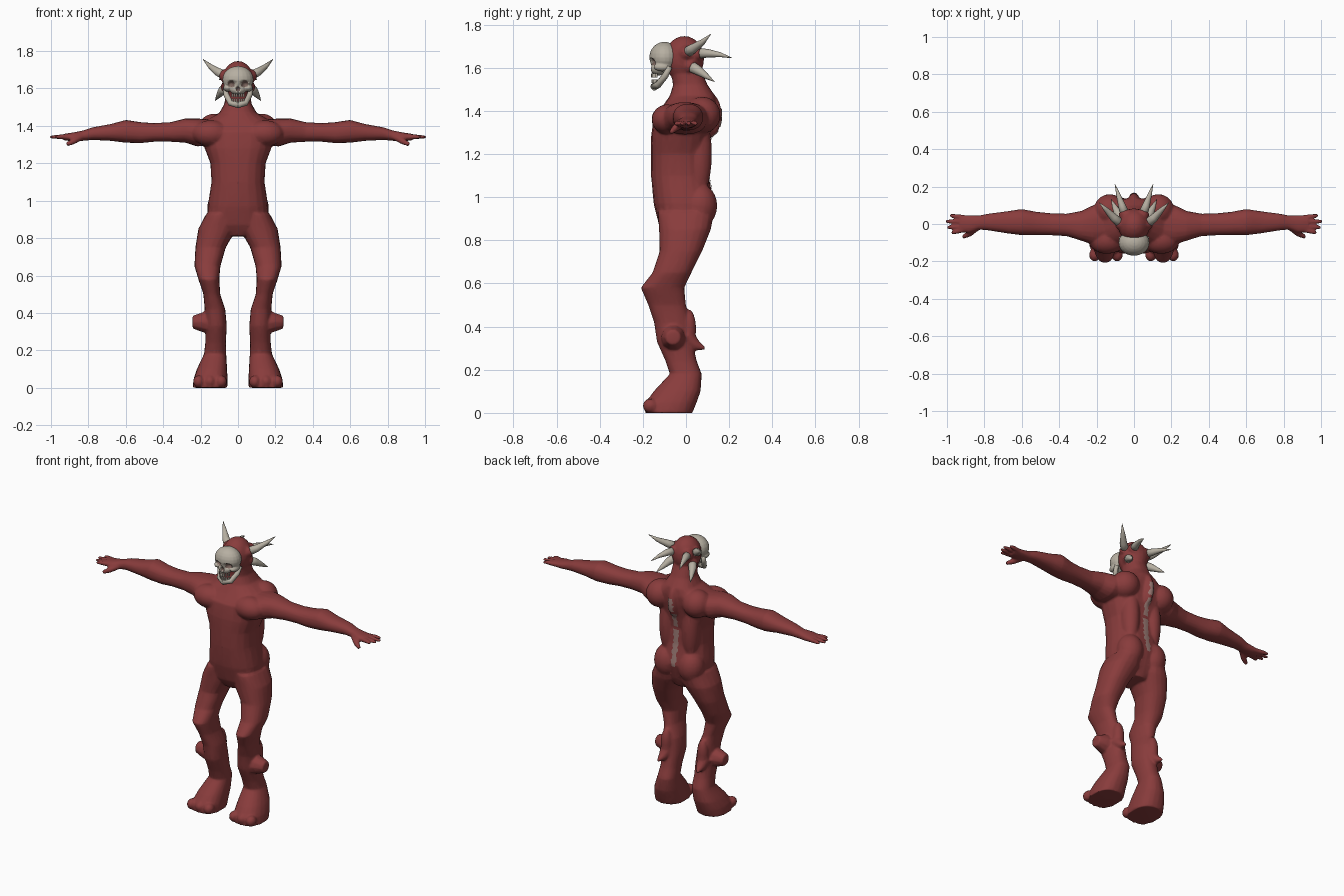
import bpy, bmesh, math, random
from mathutils import Vector, Matrix
from mathutils.bvhtree import BVHTree

random.seed(4)
cube = bpy.data.objects.get("Cube")
if cube:
    bpy.data.objects.remove(cube, do_unlink=True)


def material(name, rgb):
    m = bpy.data.materials.new(name)
    m.use_nodes = True
    m.diffuse_color = (*rgb, 1)
    m.node_tree.nodes["Principled BSDF"].inputs["Base Color"].default_value = (*rgb, 1)
    return m


RED = material("red skin", (0.25, 0.045, 0.045))
BONE = material("bone", (0.47, 0.43, 0.36))
SOCKET = material("socket brown", (0.2, 0.13, 0.11))
SPINE = material("spine flesh", (0.32, 0.19, 0.17))


def skin_rings(bm, rings):
    # Bridge equal rings of points into a closed skin
    loops = [[bm.verts.new(p) for p in ring] for ring in rings]
    n = len(loops[0])
    for a, b in zip(loops, loops[1:]):
        for i in range(n):
            j = (i + 1) % n
            bm.faces.new((a[i], a[j], b[j], b[i]))
    bm.faces.new(loops[0])
    bm.faces.new(loops[-1])


def loft(bm, sections, axis, side=1, power=2.3, n=20):
    # Each section: position on axis, then low/high limits of the two other axes
    rings = []
    for t, a0, a1, b0, b1 in sections:
        ring = []
        for k in range(n):
            c, s = math.cos(math.tau * k / n), math.sin(math.tau * k / n)
            a = (a0 + a1) / 2 + (a1 - a0) / 2 * math.copysign(abs(c) ** (2 / power), c)
            b = (b0 + b1) / 2 + (b1 - b0) / 2 * math.copysign(abs(s) ** (2 / power), s)
            p = (a, b, t) if axis == "z" else (t, a, b)
            ring.append((p[0] * side, p[1], p[2]))
        rings.append(ring)
    skin_rings(bm, rings)


def tube(bm, points, side=1, n=10):
    # Round tapering tube through points of x, y, z, radius
    pos = [Vector((p[0] * side, p[1], p[2])) for p in points]
    rings = []
    for i, p in enumerate(pos):
        tangent = pos[min(i + 1, len(pos) - 1)] - pos[max(i - 1, 0)]
        q = tangent.to_track_quat("Z", "Y")
        r = points[i][3]
        rings.append([p + q @ Vector((r * math.cos(math.tau * k / n), r * math.sin(math.tau * k / n), 0))
                      for k in range(n)])
    skin_rings(bm, rings)


def blob(bm, centre, radii, side=1):
    m = Matrix.Translation((centre[0] * side, centre[1], centre[2])) @ Matrix.Diagonal((*radii, 1))
    bmesh.ops.create_uvsphere(bm, u_segments=20, v_segments=12, radius=1, matrix=m)


def make(name, bm, mats, smooth=True):
    bmesh.ops.recalc_face_normals(bm, faces=bm.faces)
    mesh = bpy.data.meshes.new(name)
    bm.to_mesh(mesh)
    bm.free()
    for m in mats:
        mesh.materials.append(m)
    if smooth:
        mesh.shade_smooth()
    ob = bpy.data.objects.new(name, mesh)
    bpy.context.collection.objects.link(ob)
    return ob


def fuse(ob, voxel, iterations, ratio):
    # Merge overlapping volumes into one skin
    mod = ob.modifiers.new("fuse", "REMESH")
    mod.mode, mod.voxel_size = "VOXEL", voxel
    mod = ob.modifiers.new("soften", "SMOOTH")
    mod.factor, mod.iterations = 0.5, iterations
    mod = ob.modifiers.new("reduce", "DECIMATE")
    mod.ratio = ratio
    bpy.context.view_layer.update()
    mats = list(ob.data.materials)
    mesh = bpy.data.meshes.new_from_object(ob.evaluated_get(bpy.context.evaluated_depsgraph_get()))
    ob.modifiers.clear()
    ob.data = mesh
    mesh.materials.clear()
    for m in mats:
        mesh.materials.append(m)
    mesh.polygons.foreach_set("material_index", [0] * len(mesh.polygons))
    mesh.shade_smooth()
    return mesh


# Torso and neck: z, half width, front, back
body = bmesh.new()
torso = [(.81, .06, -.09, .07), (.87, .16, -.125, .1), (.97, .162, -.15, .13), (1.1, .142, -.162, .105),
         (1.2, .148, -.162, .1), (1.28, .178, -.162, .115), (1.37, .2, -.15, .135), (1.42, .19, -.11, .14),
         (1.47, .1, -.075, .135), (1.52, .072, -.06, .1), (1.58, .068, -.07, .075)]
loft(body, [(z, -w, w, f, b) for z, w, f, b in torso], "z", power=2.4)
blob(body, (0, .115, 1.38), (.035, .05, .1))
blob(body, (0, -.008, 1.64), (.085, .092, .107))

arm = [(.1, -.09, .1, 1.3, 1.43), (.22, -.11, .1, 1.29, 1.44), (.28, -.09, .07, 1.31, 1.44),
       (.36, -.065, .055, 1.315, 1.42), (.45, -.06, .058, 1.315, 1.415), (.52, -.06, .065, 1.308, 1.42),
       (.6, -.06, .08, 1.31, 1.432), (.68, -.05, .068, 1.32, 1.41), (.78, -.034, .055, 1.325, 1.392),
       (.83, -.03, .045, 1.32, 1.375), (.88, -.048, .048, 1.318, 1.365), (.93, -.042, .046, 1.322, 1.358)]
leg = [(.93, .01, .17, -.13, .13), (.85, .008, .212, -.125, .115), (.75, .065, .228, -.122, .075),
       (.65, .094, .233, -.155, .025), (.58, .1, .212, -.21, -.008), (.5, .095, .185, -.175, .0),
       (.42, .068, .178, -.148, .02), (.33, .06, .175, -.135, .03), (.24, .065, .175, -.095, .05),
       (.18, .063, .182, -.075, .073), (.1, .058, .22, -.15, .068), (.05, .056, .237, -.185, .05),
       (0, .056, .243, -.19, .03)]
fingers = [(.034, .047, .985), (.012, .014, 1.007), (-.011, -.02, 1.0), (-.03, -.05, .975)]
horns = [[(.06, -.005, 1.665, .027), (.11, .035, 1.69, .022), (.15, .078, 1.72, .013), (.187, .115, 1.756, .001)],
         [(.045, .045, 1.665, .026), (.065, .1, 1.667, .02), (.085, .16, 1.66, .011), (.102, .213, 1.645, .001)],
         [(.055, .015, 1.61, .028), (.085, .055, 1.588, .023), (.105, .095, 1.56, .013), (.122, .132, 1.535, .001)]]

for s in (1, -1):
    # Chest and back muscles
    blob(body, (.145, -.085, 1.36), (.1, .075, .07), s)
    blob(body, (.13, .075, 1.38), (.085, .085, .085), s)
    blob(body, (.08, .06, 1.2), (.055, .06, .2), s)
    blob(body, (.085, .065, .96), (.08, .08, .1), s)
    # Arm, fingers and thumb
    loft(body, arm, "x", s)
    for y0, y1, tip in fingers:
        tube(body, [(.9, y0, 1.34, .014), (.95, (y0 + y1) / 2, 1.342, .013), (tip, y1, 1.34, .009)], s)
    tube(body, [(.84, -.02, 1.34, .018), (.88, -.052, 1.318, .017), (.915, -.07, 1.3, .011)], s)
    # Leg, calf flap, heel spur, side knob and toes
    loft(body, leg, "z", s)
    blob(body, (.13, .012, .39), (.035, .035, .09), s)
    tube(body, [(.13, 0, .35, .045), (.135, .05, .31, .025), (.14, .09, .298, .006)], s)
    tube(body, [(.13, -.06, .34, .06), (.19, -.06, .352, .055), (.243, -.06, .35, .035)], s)
    for x in (.09, .15, .21):
        blob(body, (x, -.165, .033), (.03, .035, .033), s)
    # Horn collars
    for h in horns:
        a, b = Vector(h[0][:3]), Vector(h[1][:3])
        tube(body, [(*a, .036), (*a.lerp(b, .45), .031)], s)

body = make("body", body, [RED])
skin = fuse(body, .007, 3, .2)

# Horns
for s, label in ((1, "left"), (-1, "right")):
    for h, place in zip(horns, ("upper", "rear", "lower")):
        bm = bmesh.new()
        tube(bm, h, s, 12)
        make(f"{label}_{place}_horn", bm, [BONE])

# Skull mask: cranium, muzzle and cheekbones
bm = bmesh.new()
blob(bm, (0, -.1, 1.648), (.083, .07, .072))
blob(bm, (0, -.125, 1.594), (.044, .04, .03))
for s in (1, -1):
    blob(bm, (.055, -.11, 1.603), (.024, .04, .02), s)
skull = make("skull_mask", bm, [BONE, SOCKET])
mesh = fuse(skull, .004, 3, .5)


def hollow(p):
    eye = math.hypot((abs(p.x) - .035) / .023, (p.z - 1.625) / .021)
    nose = math.hypot(p.x / .012, (p.z - 1.596) / .016)
    return min(eye, nose) if p.y < -.1 else 2


for f in mesh.polygons:
    f.material_index = int(hollow(f.center) < .85)
for v in mesh.vertices:
    v.co.y += .028 * max(0, 1 - hollow(v.co) ** 2)

# Lower jaw
bm = bmesh.new()
for s in (1, -1):
    tube(bm, [(.07, -.075, 1.605, .012), (.062, -.095, 1.565, .015), (.04, -.128, 1.522, .016),
              (-.005, -.148, 1.512, .018)], s)
make("lower_jaw", bm, [BONE])

# Teeth
bm = bmesh.new()
for i in range(-3, 4):
    for z, front in ((1.563, -.158), (1.537, -.154)):
        m = Matrix.Translation((i * .0105, front + .0022 * i * i, z)) @ Matrix.Diagonal((.008, .01, .018, 1))
        bmesh.ops.create_cube(bm, size=1, matrix=m)
make("teeth", bm, [BONE], smooth=False)

# Ragged spine strip laid onto the back
tree = BVHTree.FromPolygons([v.co for v in skin.vertices], [tuple(f.vertices) for f in skin.polygons])
bm = bmesh.new()
for low, high in ((.96, 1.19), (1.21, 1.31), (1.325, 1.41)):
    steps = int((high - low) / .012)
    last = None
    for i in range(steps + 1):
        z = low + (high - low) * i / steps
        left, right = -random.uniform(.01, .024), random.uniform(.01, .024)
        row = []
        for k in range(5):
            hit = tree.ray_cast(Vector((left + (right - left) * k / 4, 1, z)), Vector((0, -1, 0)))[0]
            row.append(bm.verts.new(hit + Vector((0, .004, 0))))
        if last:
            for k in range(4):
                bm.faces.new((last[k], row[k], row[k + 1], last[k + 1]))
        last = row
make("spine_strip", bm, [SPINE])
